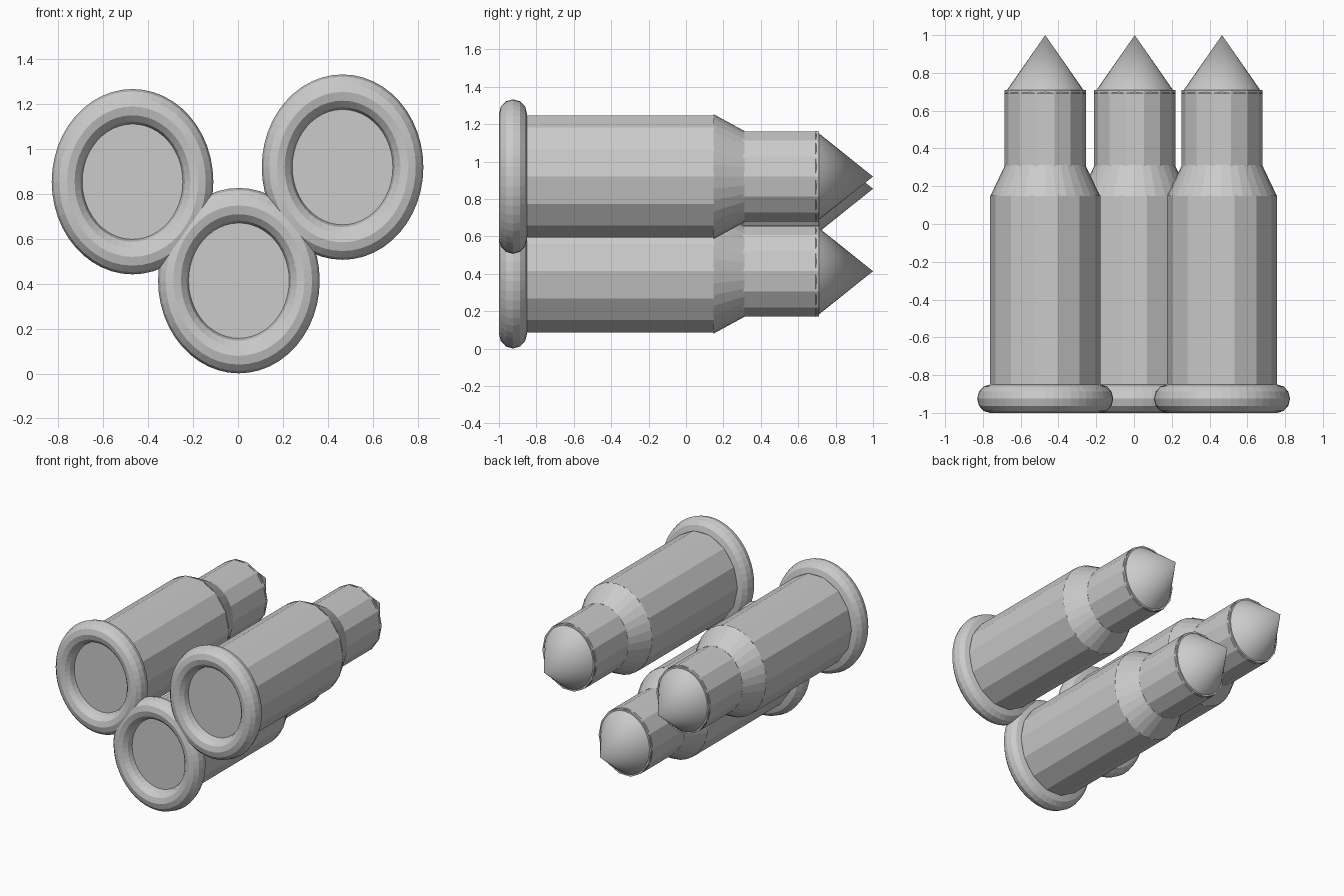
import bpy, bmesh
from math import sin, cos, pi

if "Cube" in bpy.data.objects:
    bpy.data.objects.remove(bpy.data.objects["Cube"])

SQUASH = 0.872  # width / height of every round section


def lathe(name, profile, sides, cx, cz, closed=False, smooth=False):
    """Spin (y, radius) points around the y axis into an oval solid."""
    bm = bmesh.new()
    rings = []
    for y, r in profile:
        if r == 0:
            rings.append([bm.verts.new((0, y, 0))] * sides)
        else:
            rings.append([bm.verts.new((SQUASH * r * cos(2 * pi * i / sides), y,
                                        r * sin(2 * pi * i / sides)))
                          for i in range(sides)])
    pairs = list(zip(rings, rings[1:]))
    if closed:
        pairs.append((rings[-1], rings[0]))
    for a, b in pairs:
        for i in range(sides):
            j = (i + 1) % sides
            bm.faces.new(list(dict.fromkeys((a[i], a[j], b[j], b[i]))))
    if not closed:
        for (y, r), ring in ((profile[0], rings[0]), (profile[-1], rings[-1])):
            if r > 0:
                bm.faces.new(ring)
    bmesh.ops.recalc_face_normals(bm, faces=bm.faces)
    for f in bm.faces:
        f.smooth = smooth and len(f.verts) < 5
    me = bpy.data.meshes.new(name)
    bm.to_mesh(me)
    bm.free()
    ob = bpy.data.objects.new(name, me)
    ob.location = (cx, 0, cz)
    bpy.context.collection.objects.link(ob)
    return ob


# rim cross-section: a small circle
rim = [(-0.925 + 0.075 * sin(2 * pi * k / 12), 0.335 + 0.078 * cos(2 * pi * k / 12))
       for k in range(12)]

for tag, x, z in (("left", -0.47, 0.855), ("right", 0.466, 0.92), ("lower", 0.004, 0.414)):
    # rolled base rim
    lathe("base_rim_" + tag, rim, 48, x, z, closed=True)
    # faceted casing
    lathe("casing_" + tag, [(-0.925, 0.335), (0.15, 0.335)], 14, x, z)
    # tapered shoulder
    lathe("shoulder_" + tag, [(0.147, 0.334), (0.312, 0.244)], 32, x, z)
    # faceted neck
    lathe("neck_" + tag, [(0.15, 0.247), (0.71, 0.247)], 14, x, z)
    # pointed tip
    lathe("tip_" + tag, [(0.692, 0.246), (1.0, 0)], 32, x, z, smooth=True)
